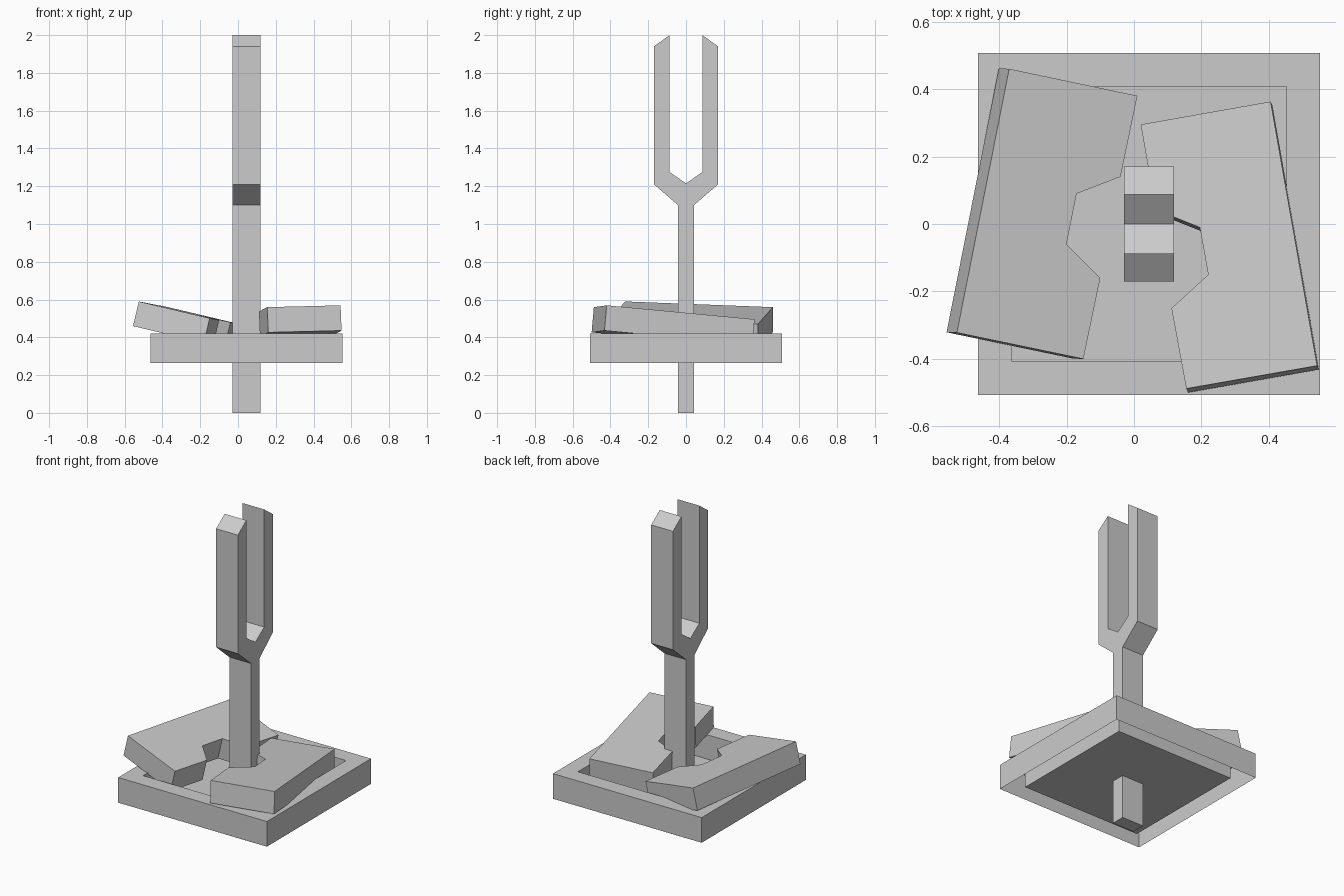
import bpy
import bmesh
from mathutils import Vector

cube = bpy.data.objects.get("Cube")
if cube:
    bpy.data.objects.remove(cube, do_unlink=True)

# One plain grey for everything
grey = bpy.data.materials.new("stone_grey")
grey.use_nodes = True
grey.diffuse_color = (0.6, 0.6, 0.6, 1)
grey.node_tree.nodes["Principled BSDF"].inputs["Base Color"].default_value = (0.6, 0.6, 0.6, 1)


def make_object(name, bm):
    bmesh.ops.recalc_face_normals(bm, faces=bm.faces)
    mesh = bpy.data.meshes.new(name)
    bm.to_mesh(mesh)
    bm.free()
    mesh.materials.append(grey)
    obj = bpy.data.objects.new(name, mesh)
    bpy.context.collection.objects.link(obj)
    return obj


def bridge(bm, lower, upper):
    count = len(lower)
    for i in range(count):
        j = (i + 1) % count
        bm.faces.new((lower[i], lower[j], upper[j], upper[i]))


def prism(name, points, offset):
    """Extrude a closed outline along an offset vector."""
    bm = bmesh.new()
    start = [bm.verts.new(p) for p in points]
    end = [bm.verts.new(Vector(p) + offset) for p in points]
    bm.faces.new(start)
    bm.faces.new(end)
    bridge(bm, start, end)
    return make_object(name, bm)


def slab(name, outline, height, slope_x, slope_y, thickness=0.134):
    """Tilted slab whose top lies on a sloping plane."""
    top = [(x, y, height + slope_x * x + slope_y * y) for x, y in outline]
    normal = Vector((-slope_x, -slope_y, 1)).normalized()
    return prism(name, top, -normal * thickness)


# Base: outer walls, top rim and sunken tray, open underneath
bm = bmesh.new()
rings = []
for half, z in ((0.507, 0.265), (0.507, 0.42), (0.407, 0.42), (0.407, 0.27)):
    rings.append([bm.verts.new((0.045 + sx * half, sy * half, z))
                  for sx, sy in ((-1, -1), (1, -1), (1, 1), (-1, 1))])
for lower, upper in zip(rings, rings[1:]):
    bridge(bm, lower, upper)
bm.faces.new(rings[-1])
make_object("base_tray", bm)

# Two-pronged post: half profile mirrored across y
half = [(0.042, 0), (0.042, 1.10), (0.17, 1.21), (0.17, 1.94),
        (0.087, 2.0), (0.087, 1.275)]
profile = half + [(0, 1.215)] + [(-y, z) for y, z in reversed(half)]
prism("forked_post", [(-0.03, y, z) for y, z in profile], Vector((0.148, 0, 0)))

# Broken slabs leaning around the post
slab("right_broken_slab",
     [(-0.37, 0.46), (0.01, 0.38), (-0.04, 0.14), (-0.17, 0.09),
      (-0.2, -0.06), (-0.1, -0.16), (-0.15, -0.4), (-0.525, -0.322)],
     0.469, -0.235, 0.008)
slab("left_broken_slab",
     [(0.02, 0.295), (0.405, 0.363), (0.543, -0.42), (0.155, -0.488),
      (0.111, -0.25), (0.22, -0.15), (0.195, -0.01), (0.064, 0.042)],
     0.511, 0.04, -0.087)
